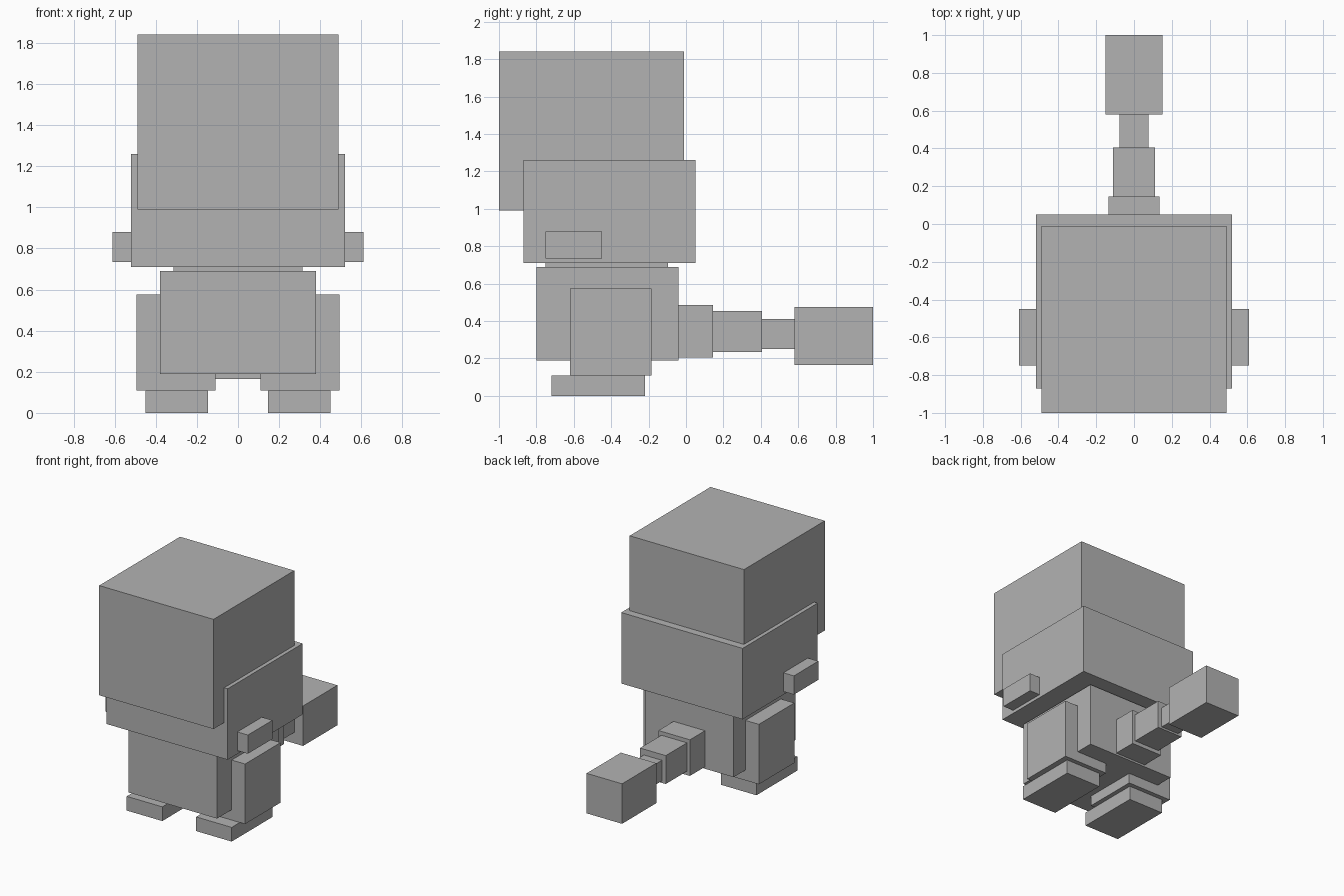
import bpy

cube = bpy.data.objects.get("Cube")
if cube:
    bpy.data.objects.remove(cube, do_unlink=True)

# One plain grey for the whole figure
GREY = (0.45, 0.45, 0.45, 1.0)
grey = bpy.data.materials.new("plain_grey")
grey.use_nodes = True
grey.diffuse_color = GREY
grey.node_tree.nodes["Principled BSDF"].inputs["Base Color"].default_value = GREY


def box(name, x, y, z):
    """Flat-faced box spanning the given (low, high) range on each axis."""
    spans = (x, y, z)
    bpy.ops.mesh.primitive_cube_add(size=1, location=[(a + b) / 2 for a, b in spans])
    obj = bpy.context.object
    obj.name = obj.data.name = name
    obj.scale = [b - a for a, b in spans]
    bpy.ops.object.transform_apply(location=False, rotation=False, scale=True)
    obj.data.materials.append(grey)
    return obj


def centred(name, half_width, y, z):
    return box(name, (-half_width, half_width), y, z)


def pair(name, x, y, z):
    box("left_" + name, x, y, z)
    box("right_" + name, (-x[1], -x[0]), y, z)


# Head, neck and body
centred("upper_head", 0.49, (-1.0, -0.01), (0.99, 1.84))
centred("lower_head", 0.52, (-0.87, 0.05), (0.71, 1.26))
centred("neck", 0.315, (-0.75, -0.095), (0.685, 0.715))
centred("torso", 0.38, (-0.80, -0.04), (0.19, 0.69))

# Cheek tufts, legs and feet
pair("cheek", (0.515, 0.61), (-0.75, -0.45), (0.735, 0.88))
pair("leg", (0.11, 0.495), (-0.62, -0.185), (0.11, 0.575))
pair("foot", (0.145, 0.45), (-0.72, -0.22), (0.0, 0.11))

# Tail: tapering segments ending in a large block
tail = [
    ("tail_base", 0.135, (-0.045, 0.145), (0.205, 0.485)),
    ("tail_middle", 0.11, (0.145, 0.405), (0.235, 0.455)),
    ("tail_narrow", 0.077, (0.405, 0.58), (0.25, 0.41)),
    ("tail_tip", 0.152, (0.58, 1.0), (0.165, 0.475)),
]
for segment in tail:
    centred(*segment)
